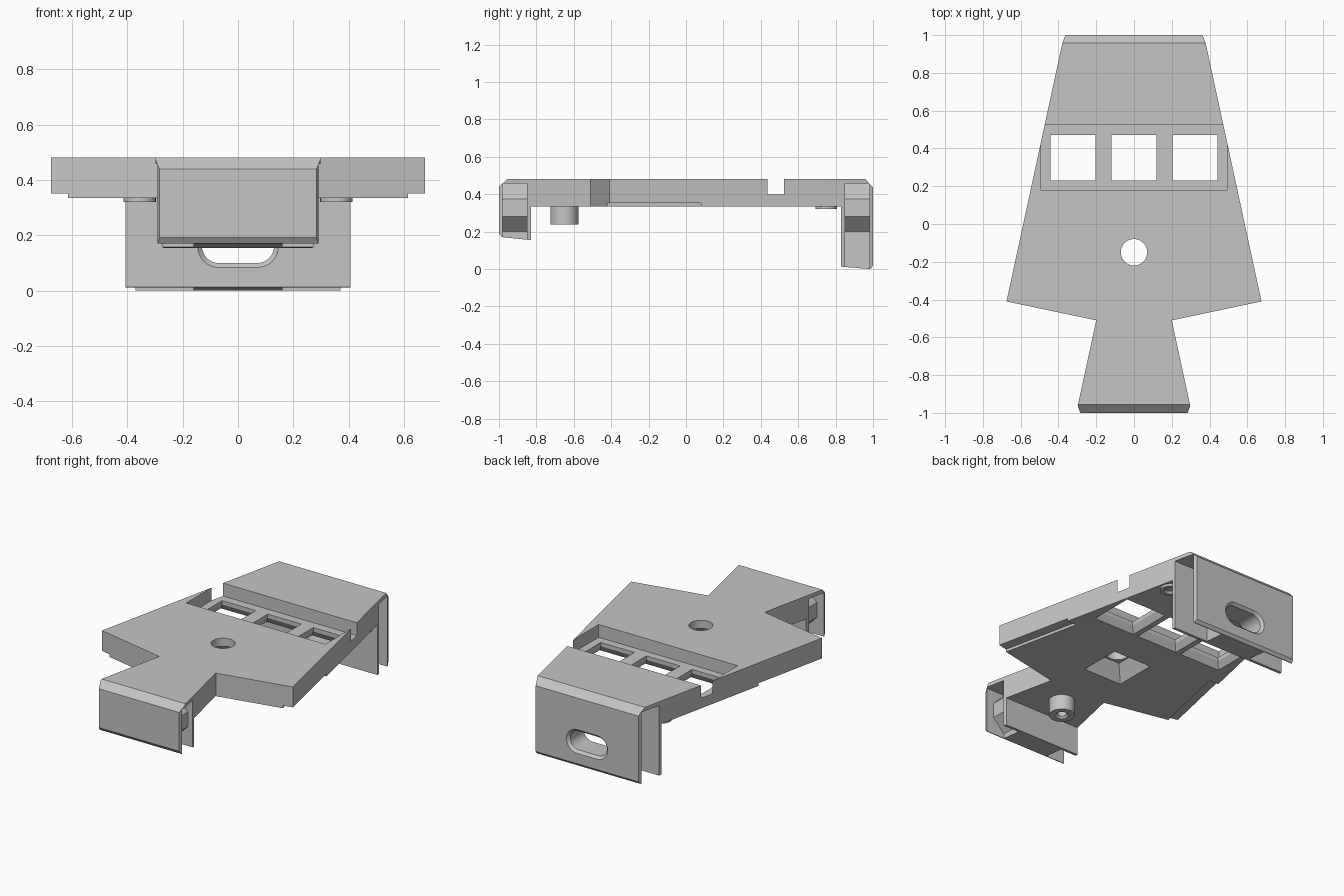
import bpy, bmesh, math

if "Cube" in bpy.data.objects:
    bpy.data.objects.remove(bpy.data.objects["Cube"])

grey = bpy.data.materials.new("plain grey")
grey.diffuse_color = (0.56, 0.56, 0.56, 1)
grey.use_nodes = True
grey.node_tree.nodes["Principled BSDF"].inputs["Base Color"].default_value = grey.diffuse_color


def loft(name, rings):
    """Solid skinned through equal-length rings of 3D points, capped at both ends."""
    bm = bmesh.new()
    rows = [[bm.verts.new(p) for p in ring] for ring in rings]
    n = len(rows[0])
    for a, b in zip(rows, rows[1:]):
        for i in range(n):
            j = (i + 1) % n
            bm.faces.new((a[i], a[j], b[j], b[i]))
    bm.faces.new(rows[0])
    bm.faces.new(rows[-1])
    bmesh.ops.recalc_face_normals(bm, faces=bm.faces)
    mesh = bpy.data.meshes.new(name)
    bm.to_mesh(mesh)
    bm.free()
    mesh.materials.append(grey)
    ob = bpy.data.objects.new(name, mesh)
    bpy.context.collection.objects.link(ob)
    return ob


def boolean(target, cutter, op='DIFFERENCE'):
    """Apply a boolean and remove the cutter."""
    mod = target.modifiers.new("cut", 'BOOLEAN')
    mod.operation, mod.object, mod.solver = op, cutter, 'EXACT'
    bpy.context.view_layer.objects.active = target
    bpy.ops.object.modifier_apply(modifier=mod.name)
    bpy.data.objects.remove(cutter)


def rect(cx, cy, hx, hy, z):
    return [(cx - hx, cy - hy, z), (cx + hx, cy - hy, z), (cx + hx, cy + hy, z), (cx - hx, cy + hy, z)]


def circle(cx, cy, r, z, n=40):
    return [(cx + r * math.cos(2 * math.pi * i / n), cy + r * math.sin(2 * math.pi * i / n), z)
            for i in range(n)]


def stadium(half, r, y, z, n=16):
    pts = []
    for side, start in ((1, -90), (-1, 90)):
        for i in range(n + 1):
            a = math.radians(start + 180 * i / n)
            pts.append((side * half + r * math.cos(a), y, z + r * math.sin(a)))
    return pts


# Body: side profile with two hanging end walls, trimmed to the tapered plan
side = [(-1, .192), (-1, .44), (-.955, .482), (.957, .482), (1, .438), (1, .018), (.985, 0),
        (.83, .013), (.83, .335), (-.83, .335), (-.83, .155), (-.985, .171)]
body = loft("body", [[(x, y, z) for y, z in side] for x in (-.8, .8)])
half = [(.363, 1), (.380, .955), (.675, -.41), (.2, -.51), (.298, -.963), (.284, -1)]
plan = half + [(-x, y) for x, y in reversed(half)]
boolean(body, loft("plan_trim", [[(x, y, z) for x, y in plan] for z in (-.2, .8)]), 'INTERSECT')

# Shallow steps under the wide edges, parallel to them
step = [(.619, -.45), (.504, .08), (.8, .08), (.8, -.45)]
for s in (1, -1):
    boolean(body, loft("step_cut", [[(s * x, y, z) for x, y in step] for z in (.3, .352)]))

# Sunken tray across the top, with three flared windows
boolean(body, loft("tray_cut", [rect(0, .3525, .492, .1725, z) for z in (.40, .6)]))
for x in (-.3225, 0, .3225):
    boolean(body, loft("window_cut", [rect(x, .35, .15, .15, .325), rect(x, .35, .119, .12, .375),
                                      rect(x, .35, .119, .12, .5)]))

# Round hole above a tapered square recess
boolean(body, loft("hole_cut", [circle(0, -.15, .07, z) for z in (.3, .6)]))
boolean(body, loft("recess_cut", [rect(0, -.15, .14, .14, .325), rect(0, -.15, .08, .08, .43)]))

# Side channels around the end cores
core = [(.16, -.1), (.16, .2), (.24, .28), (.24, .375), (.16, .458), (.9, .458), (.9, -.1)]
for s in (1, -1):
    for y0, y1 in ((-.98, -.85), (.85, .98)):
        boolean(body, loft("channel_cut", [[(s * x, y, z) for x, z in core] for y in (y0, y1)]))

# Bevelled long slot through the rear end
boolean(body, loft("slot_cut", [stadium(.07, r, y, .16) for r, y in
                                ((.08, .82), (.076, .83), (.06, .846), (.06, .984), (.076, 1), (.08, 1.01))]))


# Bored round bosses on the underside
def boss(name, x, y, r, bore, z, depth):
    return loft(name, [circle(x, y, r, .345), circle(x, y, r, z), circle(x, y, bore + .012, z),
                       circle(x, y, bore, z + .012), circle(x, y, bore, z + depth)])


parts = [body, boss("front_post", 0, -.65, .075, .028, .238, .08),
         boss("rear_pad_right", .355, .75, .058, .025, .32, .02),
         boss("rear_pad_left", -.355, .75, .058, .025, .32, .02)]

for ob in parts:
    bpy.ops.object.select_all(action='DESELECT')
    ob.select_set(True)
    bpy.context.view_layer.objects.active = ob
    bpy.ops.object.shade_smooth_by_angle(angle=math.radians(25))
